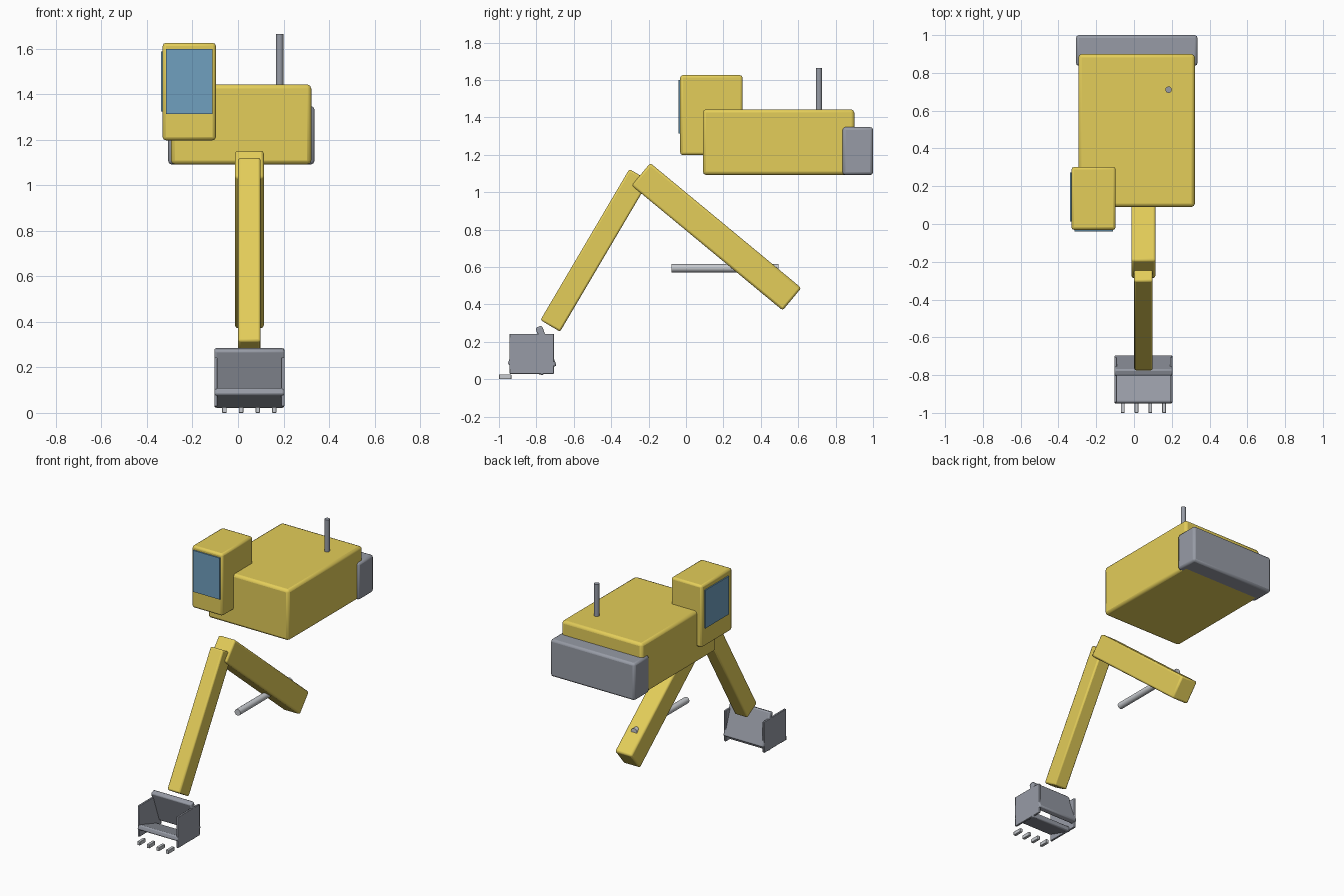
import bpy
import math

if "Cube" in bpy.data.objects:
    bpy.data.objects.remove(bpy.data.objects["Cube"])


def material(name, rgb):
    m = bpy.data.materials.new(name)
    m.diffuse_color = (*rgb, 1)
    m.use_nodes = True
    m.node_tree.nodes["Principled BSDF"].inputs["Base Color"].default_value = m.diffuse_color
    return m


YELLOW = material("machine yellow", (0.77, 0.61, 0.10))
GREY = material("steel grey", (0.31, 0.33, 0.38))
LIGHT = material("light steel", (0.58, 0.60, 0.63))
GLASS = material("window blue", (0.16, 0.35, 0.52))


def finish(ob, name, mat, bevel):
    ob.name = name
    ob.data.materials.append(mat)
    if bevel:
        mod = ob.modifiers.new("rounded edges", 'BEVEL')
        mod.width = bevel
        mod.segments = 2
        mod.limit_method = 'ANGLE'
    bpy.ops.object.shade_smooth_by_angle(angle=math.radians(35))
    return ob


def box(name, centre, size, mat, bevel=0.0, tilt=0.0):
    """Box by centre and size, tilted in the side plane (degrees about x)."""
    bpy.ops.mesh.primitive_cube_add(size=1, location=centre)
    ob = bpy.context.object
    ob.scale = size
    bpy.ops.object.transform_apply(location=False, rotation=False, scale=True)
    ob.rotation_euler.x = math.radians(tilt)
    return finish(ob, name, mat, bevel)


def span(name, x, y, z, mat, bevel=0.0):
    """Upright box from its x, y and z ranges."""
    r = (x, y, z)
    return box(name, [(a + b) / 2 for a, b in r], [b - a for a, b in r], mat, bevel)


def rod(name, centre, radius, length, mat, tilt=0.0, bevel=0.0):
    bpy.ops.mesh.primitive_cylinder_add(vertices=16, radius=radius, depth=length,
                                        location=centre)
    ob = bpy.context.object
    ob.rotation_euler.x = math.radians(tilt)
    return finish(ob, name, mat, bevel)


# Upper structure
span("engine_body", (-0.295, 0.322), (0.09, 0.90), (1.092, 1.443), YELLOW, 0.018)
span("counterweight", (-0.307, 0.336), (0.837, 1.0), (1.092, 1.348), GREY, 0.015)
span("cab", (-0.331, -0.097), (-0.031, 0.302), (1.198, 1.626), YELLOW, 0.014)
rod("exhaust_pipe", (0.183, 0.711, 1.54), 0.017, 0.248, GREY)

# Cab glazing as thin plates
span("front_window", (-0.316, -0.112), (-0.039, -0.030), (1.314, 1.60), GLASS)
span("side_window", (-0.339, -0.330), (0.014, 0.272), (1.325, 1.588), GLASS)

# Digging arm
X = 0.05
box("boom", (X, 0.163, 0.762), (0.128, 1.048, 0.156), YELLOW, 0.012, -39.6)
box("stick", (X, -0.488, 0.689), (0.098, 0.937, 0.122), YELLOW, 0.010, 59.5)
rod("hydraulic_rod", (X, 0.209, 0.594), 0.022, 0.572, LIGHT, 90)

# Bucket: two side plates, sloping back and floor with a gap between
for side, label in ((-1, "left"), (1, "right")):
    box("bucket_side_" + label, (X + side * 0.147, -0.825, 0.136),
        (0.014, 0.238, 0.214), GREY, 0.003)
box("bucket_back", (X, -0.749, 0.173), (0.308, 0.038, 0.23), GREY, 0.009, 20)
box("bucket_floor", (X, -0.853, 0.066), (0.308, 0.20, 0.034), GREY, 0.009, -17.5)

# Teeth
for i in range(4):
    box("bucket_tooth_%d" % (i + 1), (X + (i - 1.5) * 0.073, -0.967, 0.013),
        (0.020, 0.066, 0.026), LIGHT, 0.003)
